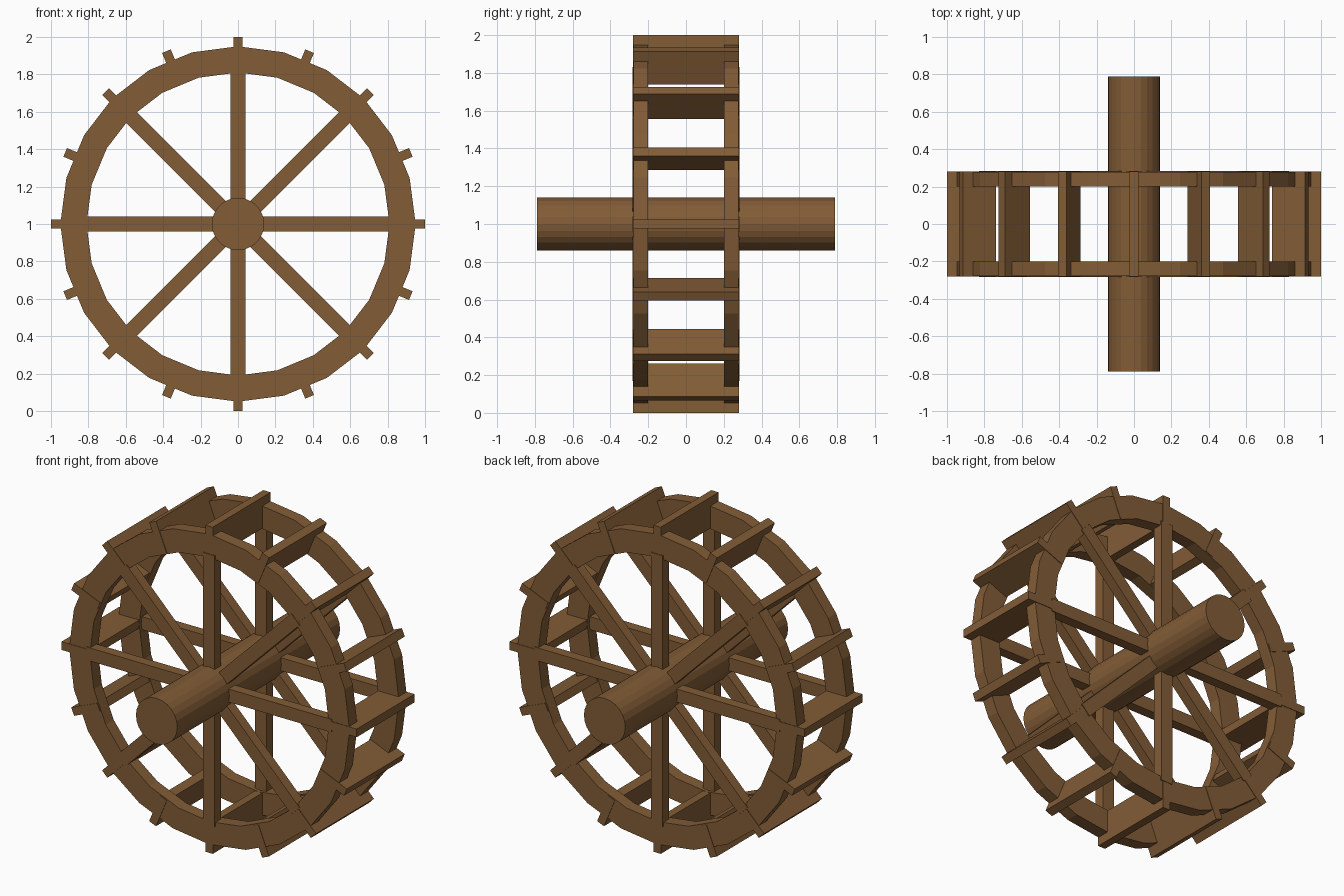
import bpy, bmesh, math
from mathutils import Matrix, Vector

if "Cube" in bpy.data.objects:
    bpy.data.objects.remove(bpy.data.objects["Cube"])

HUB = Vector((0, 0, 1))

wood = bpy.data.materials.new("brown_wood")
wood.diffuse_color = (0.223, 0.107, 0.037, 1)
wood.use_nodes = True
wood.node_tree.nodes["Principled BSDF"].inputs["Base Color"].default_value = wood.diffuse_color


def finish(name, bm):
    bmesh.ops.recalc_face_normals(bm, faces=bm.faces)
    me = bpy.data.meshes.new(name)
    bm.to_mesh(me)
    bm.free()
    me.materials.append(wood)
    ob = bpy.data.objects.new(name, me)
    ob.location = HUB
    bpy.context.collection.objects.link(ob)
    return ob


def radial_box(name, angle, r0, r1, width, y0, y1):
    """Box running outwards from r0 to r1, turned around the axle."""
    bm = bmesh.new()
    bmesh.ops.create_cube(bm, size=1)
    bmesh.ops.scale(bm, vec=(r1 - r0, y1 - y0, width), verts=bm.verts)
    bmesh.ops.translate(bm, vec=((r0 + r1) / 2, (y0 + y1) / 2, 0), verts=bm.verts)
    bmesh.ops.rotate(bm, matrix=Matrix.Rotation(angle, 3, 'Y'), verts=bm.verts)
    return finish(name, bm)


def rim(name, r0, r1, y0, y1, sides=24):
    """Flat-faced ring with a rectangular section."""
    bm = bmesh.new()
    section = [(r0, y0), (r1, y0), (r1, y1), (r0, y1)]
    rows = []
    for i in range(sides):
        a = math.tau * i / sides
        rows.append([bm.verts.new((r * math.cos(a), y, r * math.sin(a))) for r, y in section])
    for i in range(sides):
        a, b = rows[i], rows[(i + 1) % sides]
        for k in range(4):
            n = (k + 1) % 4
            bm.faces.new((a[k], a[n], b[n], b[k]))
    return finish(name, bm)


# Axle
bm = bmesh.new()
bmesh.ops.create_cone(bm, cap_ends=True, segments=24, radius1=0.14, radius2=0.14, depth=1.575)
bmesh.ops.rotate(bm, matrix=Matrix.Rotation(math.pi / 2, 3, 'X'), verts=bm.verts)
finish("axle", bm)

# Two rims, each with eight spokes
for side, s in (("front", -1), ("back", 1)):
    rim(f"{side}_rim", 0.81, 0.95, *sorted((s * 0.2, s * 0.277)))
    for i in range(8):
        radial_box(f"{side}_spoke_{i + 1}", math.tau * i / 8, 0.05, 0.83, 0.08,
                   *sorted((s * 0.22, s * 0.283)))

# Sixteen paddles across both rims
for i in range(16):
    radial_box(f"paddle_{i + 1}", math.tau * i / 16, 0.81, 1.0, 0.05, -0.28, 0.28)
